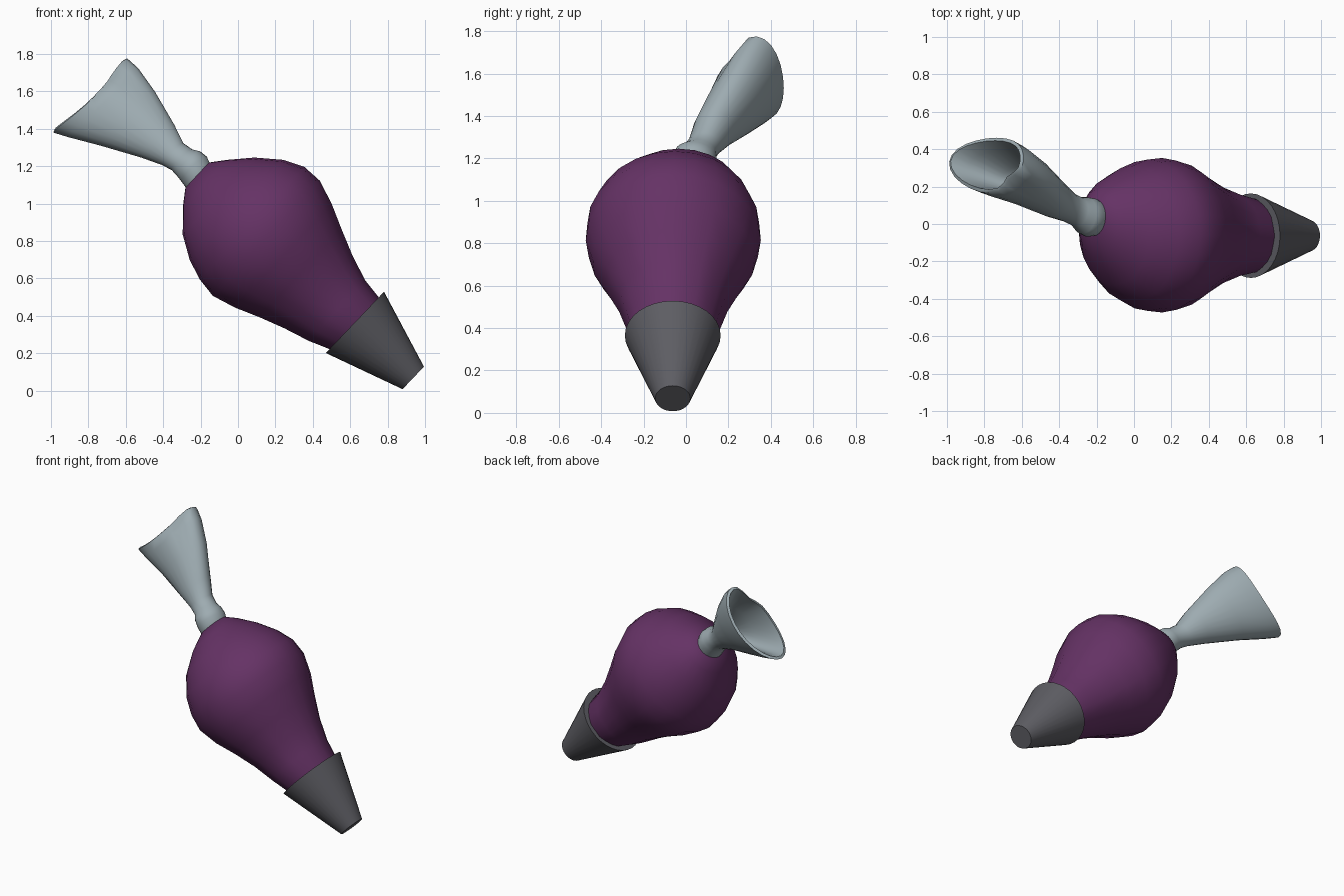
import bpy
from math import sin, cos, pi, radians
from mathutils import Vector as V

if "Cube" in bpy.data.objects:
    bpy.data.objects.remove(bpy.data.objects["Cube"])


def loft(name, rings, color, angle, cap_start=True, cap_end=True):
    """Skin a list of equal-sized point rings, shade it and colour it."""
    n = len(rings[0])
    verts = [p for r in rings for p in r]
    faces = [(i * n + j, i * n + (j + 1) % n, (i + 1) * n + (j + 1) % n, (i + 1) * n + j)
             for i in range(len(rings) - 1) for j in range(n)]
    if cap_start:
        faces.append(tuple(reversed(range(n))))
    if cap_end:
        faces.append(tuple(range(len(verts) - n, len(verts))))
    me = bpy.data.meshes.new(name)
    me.from_pydata(verts, [], faces)
    ob = bpy.data.objects.new(name, me)
    bpy.context.collection.objects.link(ob)
    bpy.ops.object.select_all(action='DESELECT')
    bpy.context.view_layer.objects.active = ob
    ob.select_set(True)
    bpy.ops.object.mode_set(mode='EDIT')
    bpy.ops.mesh.select_all(action='SELECT')
    bpy.ops.mesh.normals_make_consistent(inside=False)
    bpy.ops.object.mode_set(mode='OBJECT')
    bpy.ops.object.shade_smooth_by_angle(angle=radians(angle))
    mat = bpy.data.materials.new(name + "_colour")
    mat.diffuse_color = (*color, 1)
    mat.use_nodes = True
    mat.node_tree.nodes["Principled BSDF"].inputs["Base Color"].default_value = mat.diffuse_color
    me.materials.append(mat)
    return ob


def ring(c, u, v, n):
    return [c + u * cos(2 * pi * j / n) + v * sin(2 * pi * j / n) for j in range(n)]


# nozzle: truncated cone along the tilted axis
a, b = V((0.625, -0.0625, 0.365)), V((0.937, -0.0625, 0.068))
d = (b - a).normalized()
Y = V((0, 1, 0))
N = Y.cross(d).normalized()
loft("nozzle", [ring(a, N * 0.226, Y * 0.226, 32), ring(b, N * 0.083, Y * 0.083, 32)],
     (0.11, 0.11, 0.125), 30)

# bag: (distance along axis, upper reach, lower reach, y centre, y radius)
neck = V((-0.22, 0, 1.15))
axis = V((0.733, 0, -0.681))
up = V((0.681, 0, 0.733))
profile = [(0.0, 0.095, 0.09, 0.03, 0.095), (0.06, 0.17, 0.175, 0.0, 0.19),
           (0.16, 0.28, 0.283, -0.035, 0.29), (0.28, 0.375, 0.357, -0.055, 0.365),
           (0.39, 0.425, 0.396, -0.06, 0.405), (0.5, 0.427, 0.413, -0.06, 0.413),
           (0.63, 0.38, 0.378, -0.06, 0.385), (0.76, 0.317, 0.327, -0.06, 0.325),
           (0.9, 0.253, 0.279, -0.06, 0.265), (1.04, 0.202, 0.24, -0.06, 0.225),
           (1.16, 0.184, 0.193, -0.0625, 0.2), (1.2, 0.17, 0.18, -0.0625, 0.18)]
bag = []
for s, hi, lo, yc, yr in profile:
    c = neck + axis * s + up * (hi - lo) / 2 + Y * yc
    pts = ring(c, up * (hi + lo) / 2, Y * yr, 24)
    # soft creases in the tapering half
    k = 0.035 * max(0, min(1, (s - 0.5) / 0.3))
    bag.append([c + (p - c) * (1 - k * (1 - cos(10 * pi * j / 12)) / 2)
                for j, p in enumerate(pts)])
loft("bag", bag, (0.13, 0.032, 0.13), 60)

# twisted tail: gathered knot, thin stalk, flared open mouth
U = V((0.7, 0, 0.7)).normalized()
W = V((0.12, 0.98, -0.12)).normalized()
P = V((-0.75, 0.39, 0.53)).normalized()
# (centre, half size along U, half size along W, lip sag)
sections = [((-0.205, 0.03, 1.135), 0.09, 0.095, 0), ((-0.235, 0.035, 1.185), 0.095, 0.105, 0),
            ((-0.265, 0.045, 1.215), 0.09, 0.1, 0), ((-0.30, 0.065, 1.235), 0.078, 0.08, 0),
            ((-0.35, 0.09, 1.265), 0.082, 0.08, 0), ((-0.43, 0.135, 1.335), 0.125, 0.1, 0),
            ((-0.59, 0.235, 1.455), 0.205, 0.13, 0.01), ((-0.72, 0.30, 1.54), 0.262, 0.148, 0.03),
            ((-0.79, 0.333, 1.578), 0.28, 0.15, 0.05), ((-0.795, 0.335, 1.582), 0.262, 0.132, 0.05),
            ((-0.73, 0.30, 1.54), 0.225, 0.11, 0.03), ((-0.60, 0.235, 1.46), 0.16, 0.075, 0),
            ((-0.47, 0.155, 1.365), 0.06, 0.04, 0)]
tail = []
for i, (c, ru, rw, sag) in enumerate(sections):
    c, pts = V(c), []
    for j in range(24):
        t = 2 * pi * j / 24
        # fold pinching the upper front of the mouth
        fold = 4 * sag * max(0, cos(2 * (t - radians(315)))) ** 4 if 12 < j else 0
        pts.append(c + (U * ru * cos(t) + W * rw * sin(t)) * (1 - fold) - P * sag * sin(t) ** 2)
    tail.append(pts)
loft("tail", tail, (0.34, 0.41, 0.44), 60)
